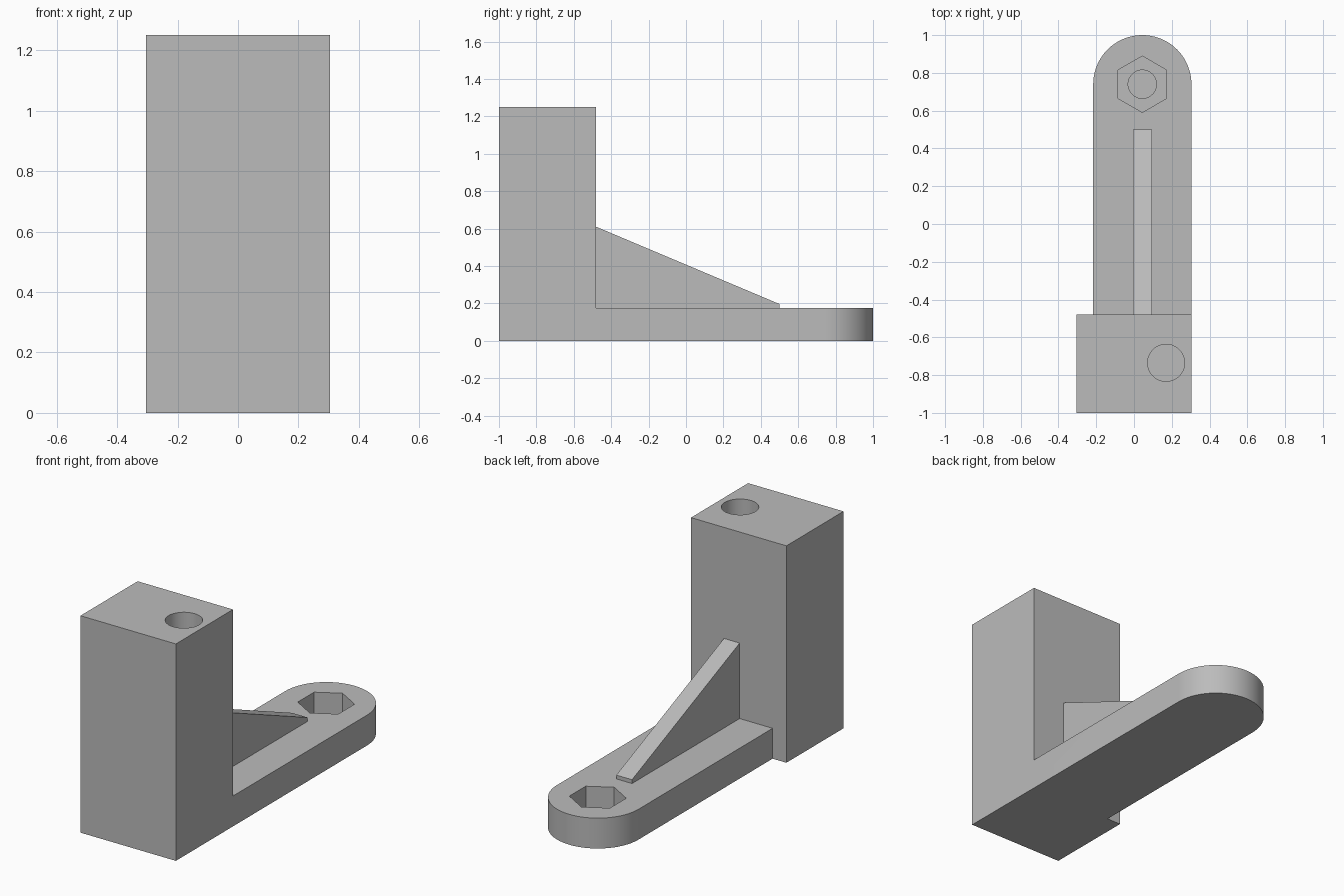
import bpy, bmesh
from math import cos, sin, pi, radians

cube = bpy.data.objects.get("Cube")
if cube:
    bpy.data.objects.remove(cube, do_unlink=True)

# Main dimensions
HALF_W = 0.304
BACK_Y = -0.48
HEIGHT = 1.25
ARM_T = 0.175
ARM_R = 0.26
ARM_X = HALF_W - ARM_R
ARM_Y = 1 - ARM_R

grey = bpy.data.materials.new("plain grey")
grey.use_nodes = True
colour = (0.5, 0.5, 0.5, 1)
grey.diffuse_color = colour
grey.node_tree.nodes["Principled BSDF"].inputs["Base Color"].default_value = colour


def prism(name, outline, shift):
    """Extrude a flat outline of 3D points along the shift vector."""
    bm = bmesh.new()
    face = bm.faces.new([bm.verts.new(p) for p in outline])
    top = bmesh.ops.extrude_face_region(bm, geom=[face])["geom"]
    bmesh.ops.translate(bm, vec=shift,
                        verts=[v for v in top if isinstance(v, bmesh.types.BMVert)])
    bmesh.ops.recalc_face_normals(bm, faces=bm.faces)
    mesh = bpy.data.meshes.new(name)
    bm.to_mesh(mesh)
    bm.free()
    mesh.materials.append(grey)
    obj = bpy.data.objects.new(name, mesh)
    bpy.context.collection.objects.link(obj)
    return obj


def ring(x, y, z, r, n, start=0.0):
    return [(x + r * cos(start + 2 * pi * i / n), y + r * sin(start + 2 * pi * i / n), z)
            for i in range(n)]


def combine(target, tool, operation):
    """Apply a boolean and discard the tool object."""
    tool.hide_render = True
    mod = target.modifiers.new("combine", 'BOOLEAN')
    mod.operation = operation
    mod.solver = 'EXACT'
    mod.object = tool
    bpy.context.view_layer.objects.active = target
    bpy.ops.object.modifier_apply(modifier=mod.name)
    bpy.data.objects.remove(tool, do_unlink=True)


# Upright block
bracket = prism("bracket", [(-HALF_W, -1, 0), (HALF_W, -1, 0),
                            (HALF_W, BACK_Y, 0), (-HALF_W, BACK_Y, 0)], (0, 0, HEIGHT))

# Flat arm with a round end, flush with the block on one side
STEPS = 40
arc = [(ARM_X + ARM_R * cos(pi * i / STEPS), ARM_Y + ARM_R * sin(pi * i / STEPS), 0)
       for i in range(STEPS + 1)]
arm = prism("arm", [(HALF_W, -0.8, 0)] + arc + [(ARM_X - ARM_R, -0.8, 0)], (0, 0, ARM_T))
combine(bracket, arm, 'UNION')

# Sloping rib, sunk a little into the block and the arm
rib = prism("rib", [(ARM_X - 0.05, -0.53, 0.1), (ARM_X - 0.05, 0.5, 0.1),
                    (ARM_X - 0.05, 0.5, 0.197), (ARM_X - 0.05, BACK_Y, 0.61),
                    (ARM_X - 0.05, -0.53, 0.61)], (0.1, 0, 0))
combine(bracket, rib, 'UNION')

# Blind holes: block bore, hexagonal nut pocket and the bolt hole below it
for name, outline, depth in (
        ("block_bore", ring(0.17, -0.735, HEIGHT + 0.1, 0.098, 48), 0.7),
        ("nut_pocket", ring(ARM_X, ARM_Y, ARM_T + 0.1, 0.149, 6, pi / 2), 0.23),
        ("bolt_hole", ring(ARM_X, ARM_Y, ARM_T + 0.1, 0.075, 48), 0.255)):
    combine(bracket, prism(name, outline, (0, 0, -depth)), 'DIFFERENCE')

# Merge coplanar faces left by the joins
bm = bmesh.new()
bm.from_mesh(bracket.data)
bmesh.ops.remove_doubles(bm, verts=bm.verts, dist=0.0001)
bmesh.ops.dissolve_limit(bm, angle_limit=0.01, verts=bm.verts, edges=bm.edges)
bm.to_mesh(bracket.data)
bm.free()

# Smooth the round walls, keep the corners crisp
bpy.ops.object.select_all(action='DESELECT')
bracket.select_set(True)
bpy.context.view_layer.objects.active = bracket
bpy.ops.object.shade_smooth_by_angle(angle=radians(30))
